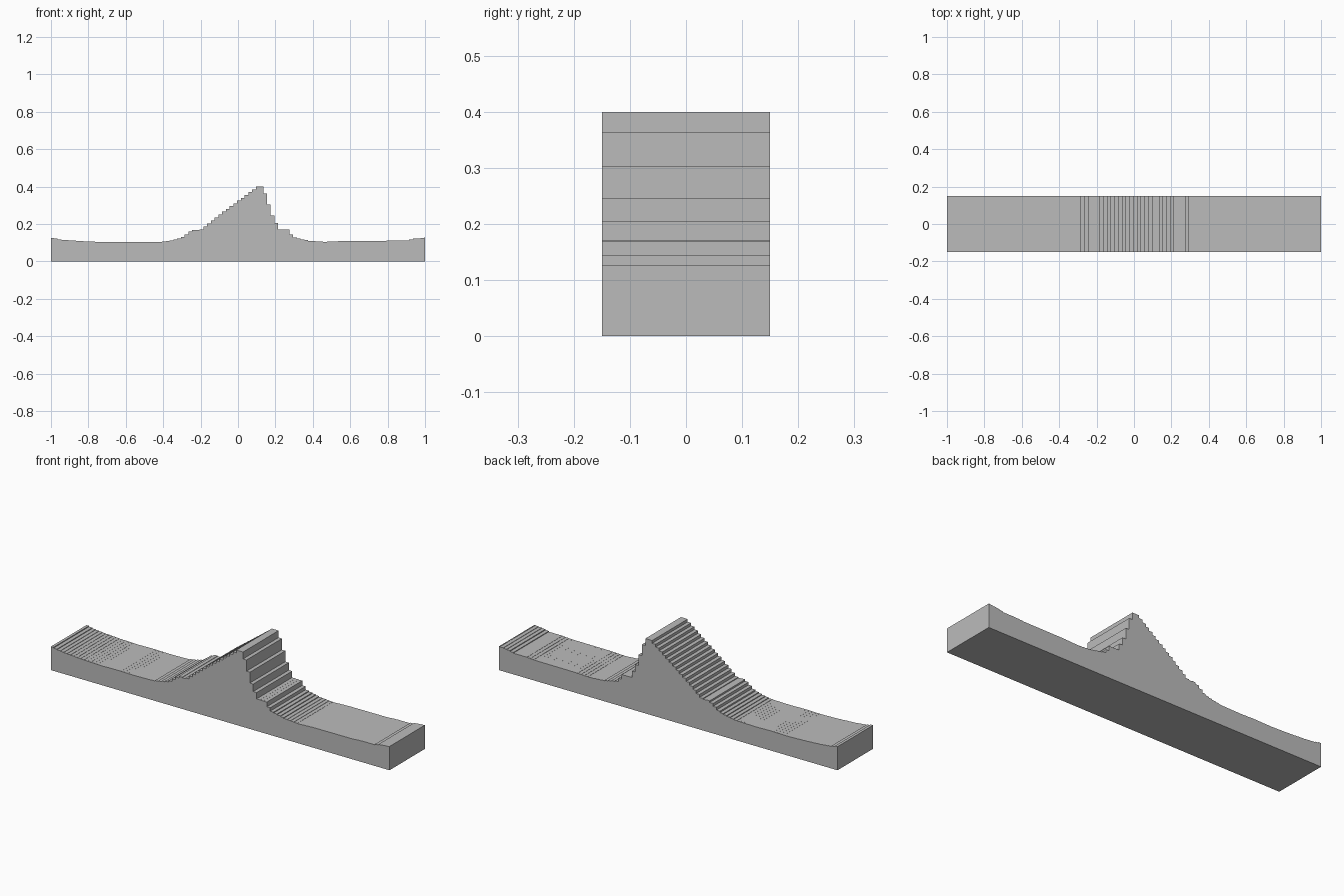
import bpy
import bmesh

HALF_DEPTH = 0.15
STEP = 0.02

old = bpy.data.objects.get("Cube")
if old:
    bpy.data.objects.remove(old, do_unlink=True)

# Height curve of the ridge: (x, z)
CURVE = [
    (-1.0, 0.127), (-0.96, 0.118), (-0.9, 0.112), (-0.8, 0.106), (-0.7, 0.103),
    (-0.6, 0.105), (-0.52, 0.103), (-0.4, 0.105), (-0.355, 0.113), (-0.315, 0.122),
    (-0.295, 0.13), (-0.275, 0.145), (-0.255, 0.16), (-0.235, 0.169), (-0.215, 0.167),
    (-0.195, 0.171), (-0.095, 0.251), (0.005, 0.325), (0.085, 0.385), (0.105, 0.4),
    (0.125, 0.4), (0.145, 0.363), (0.165, 0.303), (0.185, 0.245), (0.205, 0.205),
    (0.225, 0.171), (0.265, 0.17), (0.285, 0.145), (0.305, 0.127), (0.345, 0.118),
    (0.385, 0.11), (0.46, 0.104), (0.55, 0.108), (0.78, 0.109), (0.84, 0.113),
    (0.91, 0.113), (0.94, 0.121), (1.0, 0.127),
]


def height(x):
    """Straight-line interpolation along the curve."""
    for (x0, z0), (x1, z1) in zip(CURVE, CURVE[1:]):
        if x <= x1:
            return z0 + (z1 - z0) * (x - x0) / (x1 - x0)
    return CURVE[-1][1]


# Plain grey material
grey = bpy.data.materials.new("plain grey")
grey.use_nodes = True
colour = (0.5, 0.5, 0.5, 1)
grey.diffuse_color = colour
grey.node_tree.nodes["Principled BSDF"].inputs["Base Color"].default_value = colour

# Stepped outline: one flat tread per column
outline = [(-1, 0), (1, 0)]
treads = []
for i in range(101):
    left = -1 - STEP / 4 + i * STEP
    right = min(left + STEP, 1)
    z = height(left + STEP / 2)
    treads += [(max(left, -1), z), (right, z)]
outline += reversed(treads)

# Extrude the outline through the depth
bm = bmesh.new()
verts = [bm.verts.new((x, -HALF_DEPTH, z)) for x, z in outline]
front = bm.faces.new(verts)
result = bmesh.ops.extrude_face_region(bm, geom=[front], use_keep_orig=True)
moved = [g for g in result["geom"] if isinstance(g, bmesh.types.BMVert)]
bmesh.ops.translate(bm, verts=moved, vec=(0, 2 * HALF_DEPTH, 0))
bmesh.ops.remove_doubles(bm, verts=bm.verts, dist=0.00001)
bmesh.ops.recalc_face_normals(bm, faces=bm.faces)

mesh = bpy.data.meshes.new("stepped_ridge")
bm.to_mesh(mesh)
bm.free()
mesh.materials.append(grey)
ridge = bpy.data.objects.new("stepped_ridge", mesh)
bpy.context.collection.objects.link(ridge)
